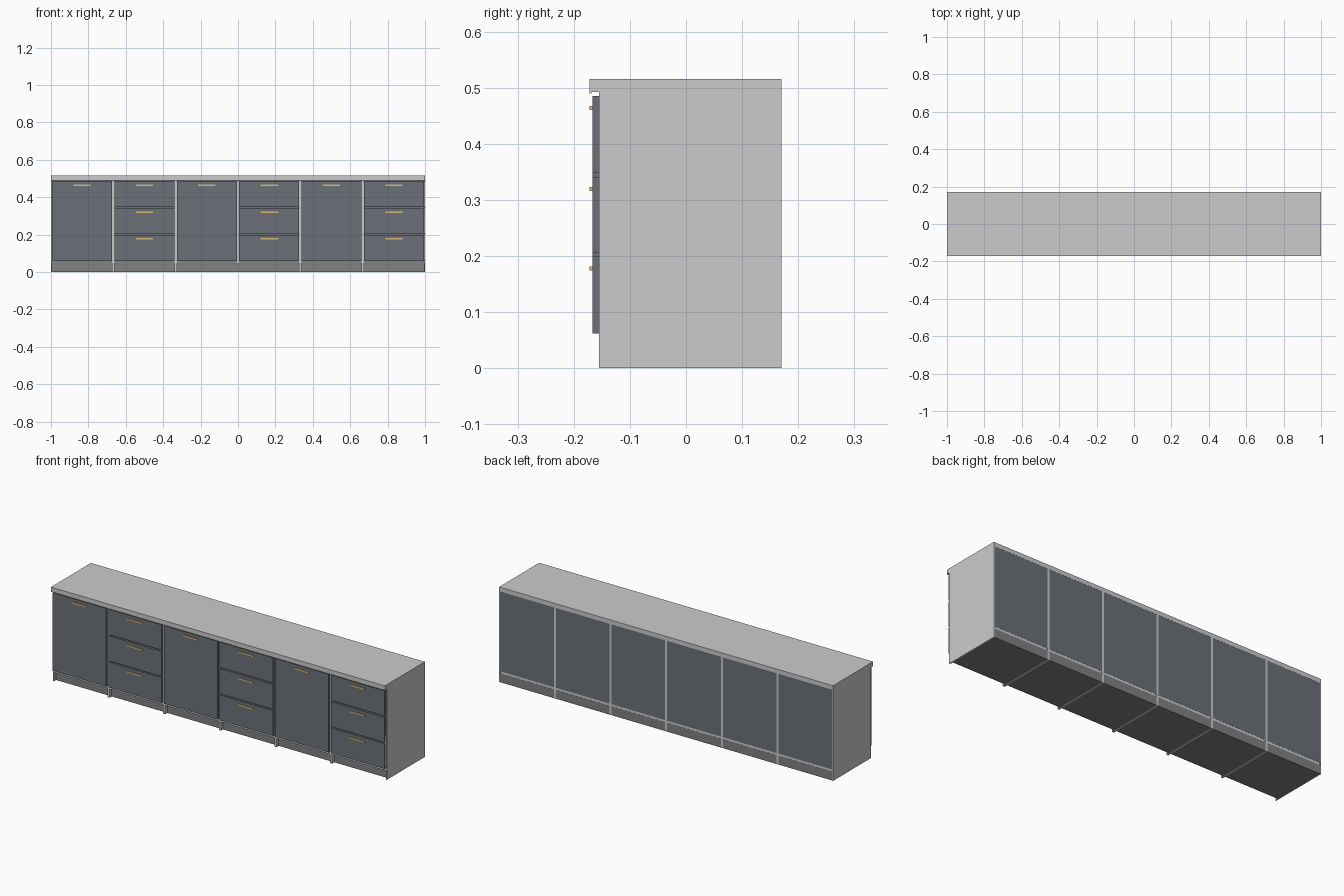
import bpy, bmesh

if "Cube" in bpy.data.objects:
    bpy.data.objects.remove(bpy.data.objects["Cube"])


def material(name, rgb):
    m = bpy.data.materials.new(name)
    m.diffuse_color = (*rgb, 1)
    m.use_nodes = True
    m.node_tree.nodes["Principled BSDF"].inputs["Base Color"].default_value = m.diffuse_color
    return m


BLUE = material("slate_blue", (0.15, 0.165, 0.19))
DARK = material("plinth_grey", (0.22, 0.22, 0.22))
GOLD = material("brass", (0.7, 0.5, 0.2))


def box(name, x, y, z, mat=None):
    """Box from (min, max) ranges on each axis."""
    bm = bmesh.new()
    bmesh.ops.create_cube(bm, size=1)
    for v in bm.verts:
        v.co = [r[0] if c < 0 else r[1] for c, r in zip(v.co, (x, y, z))]
    mesh = bpy.data.meshes.new(name)
    bm.to_mesh(mesh)
    bm.free()
    ob = bpy.data.objects.new(name, mesh)
    bpy.context.collection.objects.link(ob)
    if mat:
        mesh.materials.append(mat)
    return ob


UNITS = 6
W = 2 / UNITS          # width of one cabinet
T = 0.006              # side panel thickness
FRONT, BACK = -0.155, 0.17
DRAWERS = [(0.062, 0.199), (0.205, 0.341), (0.348, 0.485)]
DOOR = [(0.062, 0.485)]


def handle(cx, top):
    # Brass bar pull near the top of a front
    z = top - 0.0215
    box("handle", (cx - 0.046, cx + 0.046), (-0.172, -0.1655),
        (z - 0.0035, z + 0.0035), GOLD)


for i in range(UNITS):
    x0, x1 = -1 + i * W, -1 + (i + 1) * W
    cx = (x0 + x1) / 2
    inner = (x0 + T, x1 - T)

    # Carcass
    box("side_panel_left", (x0, x0 + T), (FRONT, BACK), (0, 0.492))
    box("side_panel_right", (x1 - T, x1), (FRONT, BACK), (0, 0.492))
    box("bottom_board", inner, (FRONT, BACK - 0.001), (0.048, 0.06))
    box("plinth", inner, (-0.137, BACK - 0.0005), (0.0005, 0.048), DARK)
    box("back_panel", inner, (0.163, BACK - 0.0005), (0.06, 0.492), BLUE)

    # Doors and drawer stacks alternate
    for z in (DRAWERS if i % 2 else DOOR):
        box("drawer_front" if i % 2 else "door", (cx - 0.16, cx + 0.16),
            (-0.167, FRONT), z, BLUE)
        handle(cx, z[1])

# Worktop with a slim front lip
box("worktop", (-1, 1), (-0.168, 0.17), (0.492, 0.515))
box("worktop_lip", (-1, 1), (-0.172, -0.168), (0.49, 0.515))
